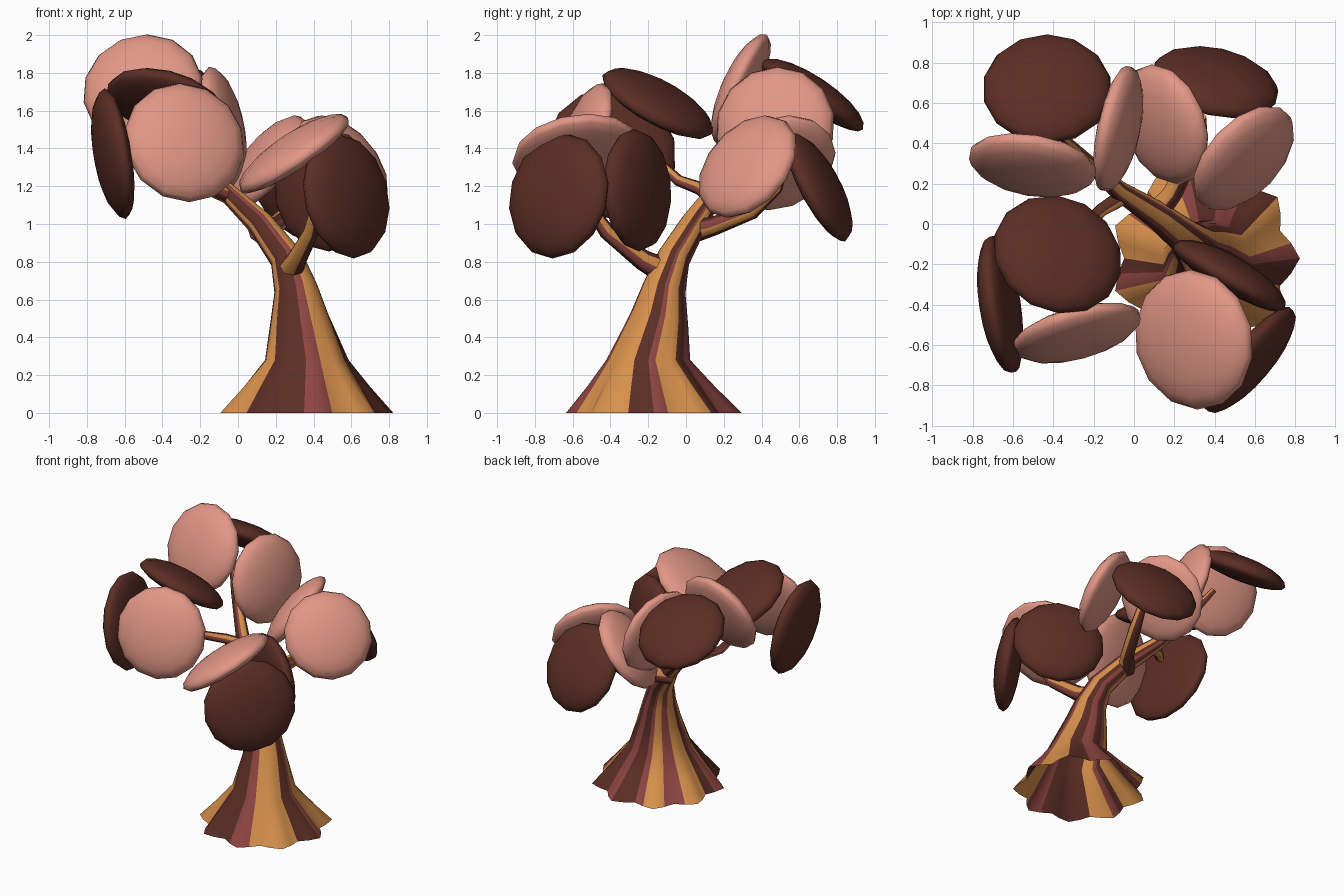
import bpy, bmesh, math
from mathutils import Vector

if "Cube" in bpy.data.objects:
    bpy.data.objects.remove(bpy.data.objects["Cube"])


def material(name, rgb):
    m = bpy.data.materials.new(name)
    m.diffuse_color = (*rgb, 1)
    m.use_nodes = True
    m.node_tree.nodes["Principled BSDF"].inputs["Base Color"].default_value = m.diffuse_color
    return m


PINK = material("pink_leaf", (0.76, 0.31, 0.24))
DARK = material("dark_brown", (0.105, 0.027, 0.018))
ORANGE = material("orange_bark", (0.68, 0.28, 0.072))
RED = material("red_bark", (0.27, 0.06, 0.053))


def finish(bm, name, mats, angle):
    me = bpy.data.meshes.new(name)
    bm.to_mesh(me)
    bm.free()
    ob = bpy.data.objects.new(name, me)
    bpy.context.collection.objects.link(ob)
    for m in mats:
        me.materials.append(m)
    bpy.ops.object.select_all(action='DESELECT')
    ob.select_set(True)
    bpy.context.view_layer.objects.active = ob
    bpy.ops.object.shade_smooth_by_angle(angle=math.radians(angle))
    return ob


def striped_tube(name, path, stripes, flute=0.0):
    """Sweep a tapering tube along (x, y, z, radius); one stripe letter per side."""
    n = len(stripes)
    pts = [Vector(p[:3]) for p in path]
    bm = bmesh.new()
    rings = []
    for i, p in enumerate(pts):
        t = (pts[min(i + 1, len(pts) - 1)] - pts[max(i - 1, 0)]).normalized()
        if flute and p.z < 0.3:
            t = Vector((0, 0, 1))
        u = Vector((1, 0, 0))
        u = (u - t * u.dot(t)).normalized()
        v = t.cross(u)
        ring = []
        for k in range(n):
            a = 2 * math.pi * k / n
            # root flutes fade out up the trunk
            r = path[i][3] * (1 + flute * math.cos(9 * a) * max(0, 1 - p.z / 0.4))
            ring.append(bm.verts.new(p + r * (u * math.cos(a) + v * math.sin(a))))
        rings.append(ring)
    for lo, hi in zip(rings, rings[1:]):
        for k in range(n):
            j = (k + 1) % n
            f = bm.faces.new((lo[k], lo[j], hi[j], hi[k]))
            f.material_index = "ODR".index(stripes[k])
    bm.faces.new(rings[-1])
    return finish(bm, name, (ORANGE, DARK, RED), 60)


# Leaning trunk with fluted, open foot
striped_tube("trunk", [
    (0.35, -0.17, 0.0, 0.435), (0.355, -0.185, 0.14, 0.325), (0.36, -0.2, 0.28, 0.22),
    (0.325, -0.14, 0.5, 0.155), (0.305, -0.115, 0.66, 0.115), (0.255, -0.065, 0.82, 0.088),
    (0.12, 0.04, 1.0, 0.07), (-0.08, 0.17, 1.19, 0.048), (-0.25, 0.33, 1.42, 0.033),
    (-0.36, 0.44, 1.6, 0.02)],
    "ROOODDRRDDROORROOODROODDDDDRROOOOODD", flute=0.085)

# Side branches
BRANCHES = [
    ("front_branch", [(0.27, -0.09, 0.74, 0.075), (0.31, -0.23, 0.81, 0.055),
                      (0.39, -0.42, 0.96, 0.042), (0.43, -0.55, 1.15, 0.025)]),
    ("back_branch", [(0.10, 0.04, 0.96, 0.06), (0.19, 0.15, 0.99, 0.05),
                     (0.29, 0.35, 1.07, 0.045), (0.33, 0.48, 1.19, 0.032), (0.34, 0.53, 1.32, 0.018)]),
    ("left_branch", [(-0.03, 0.15, 1.14, 0.045), (-0.16, 0.07, 1.19, 0.035),
                     (-0.27, -0.04, 1.23, 0.03), (-0.38, -0.22, 1.4, 0.018)]),
]
for name, path in BRANCHES:
    striped_tube(name, path, "ODDROODR")


def leaf_pad(name, centre, normal, mat, r):
    """Domed disc of foliage facing along its normal."""
    bm = bmesh.new()
    bmesh.ops.create_uvsphere(bm, u_segments=14, v_segments=10, radius=1)
    n = Vector(normal).normalized()
    q = n.to_track_quat('Z', 'Y')
    c = Vector(centre) - n * 0.015
    for v in bm.verts:
        h = 0.105 if v.co.z > 0 else 0.07
        v.co = q @ Vector((v.co.x * r, v.co.y * r, v.co.z * h)) + c
    finish(bm, name, (mat,), 75)


# Four clusters of three pads: (centre, outward normal, colour, radius)
PADS = [
    ((-0.28, -0.545, 1.435), (0.25, -0.92, 0.30), PINK, 0.33),
    ((-0.665, -0.40, 1.37), (-0.97, -0.15, -0.16), DARK, 0.35),
    ((-0.375, -0.145, 1.645), (0.25, 0.46, 0.85), DARK, 0.33),
    ((-0.505, 0.285, 1.715), (-0.15, -0.9, 0.40), PINK, 0.322),
    ((-0.075, 0.47, 1.52), (0.95, -0.2, 0.2), PINK, 0.322),
    ((-0.43, 0.675, 1.69), (0.0, 0.55, 0.83), DARK, 0.322),
    ((0.58, -0.68, 1.15), (0.75, -0.63, 0.17), DARK, 0.335),
    ((0.48, -0.25, 1.18), (0.5, 0.86, 0.05), DARK, 0.325),
    ((0.29, -0.575, 1.38), (-0.55, -0.13, 0.82), PINK, 0.35),
    ((0.55, 0.32, 1.31), (0.62, -0.58, 0.52), PINK, 0.315),
    ((0.145, 0.49, 1.33), (-0.74, -0.28, 0.6), PINK, 0.31),
    ((0.405, 0.71, 1.2), (0.2, 0.86, 0.46), DARK, 0.322),
]
for i, (c, n, m, r) in enumerate(PADS):
    leaf_pad(f"leaf_pad_{i + 1}", c, n, m, r)
